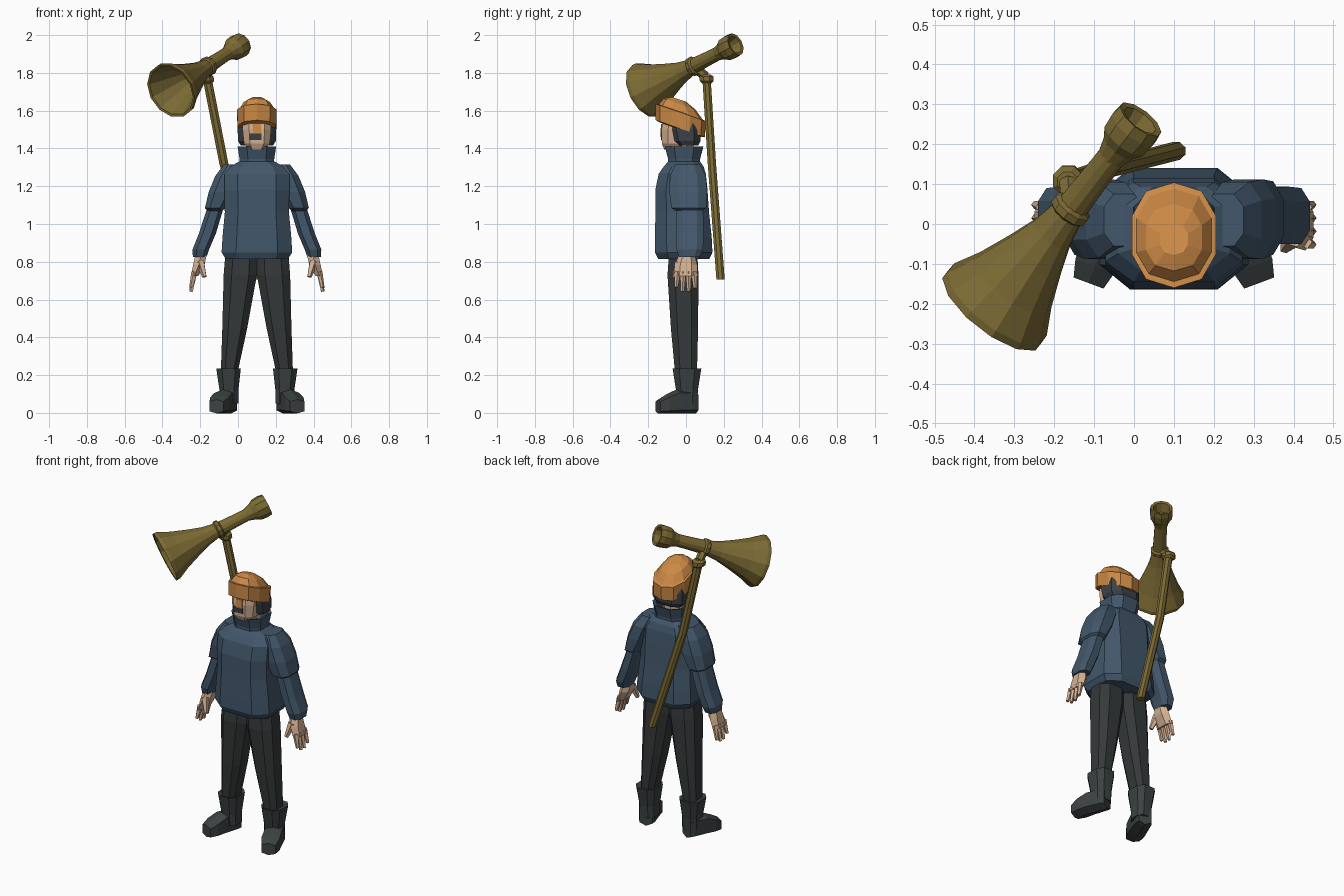
import bpy, bmesh, math
from mathutils import Vector

CX = 0.1  # body centre line
Z = Vector((0, 0, 1))
Y = Vector((0, 1, 0))


def material(name, rgb):
    m = bpy.data.materials.new(name)
    m.diffuse_color = (*rgb, 1)
    return m


ORANGE = material("orange_wool", (0.60, 0.25, 0.06))
BLUE = material("navy_padding", (0.055, 0.095, 0.145))
TROUSER = material("charcoal_cloth", (0.036, 0.041, 0.042))
BOOT = material("dark_rubber", (0.045, 0.054, 0.054))
SKIN = material("skin", (0.66, 0.44, 0.29))
HAIR = material("dark_hair", (0.045, 0.055, 0.065))
BRASS = material("aged_brass", (0.20, 0.145, 0.034))


def loft(name, rings, mat, n=8, p=1.0, axis=(0, 0, 1), side=1):
    """Closed skin through rings (x from centre line, y, z, half width, half depth)."""
    a = Vector(axis).normalized()
    u = (Z.cross(a) if abs(a.z) < 0.9 else Y.cross(a)).normalized()
    v = a.cross(u)
    k = math.cos(math.pi / n) ** p
    bm = bmesh.new()
    loops = []
    for x, y, z, hx, hy in rings:
        loop = []
        for i in range(n):
            t = 2 * math.pi * (i + 0.5) / n
            c, s = math.cos(t), math.sin(t)
            c = math.copysign(abs(c) ** p, c) / k
            s = math.copysign(abs(s) ** p, s) / k
            q = Vector((x, y, z)) + u * (c * hx) + v * (s * hy)
            loop.append(bm.verts.new((CX + side * q.x, q.y, q.z)))
        loops.append(loop)
    for l0, l1 in zip(loops, loops[1:]):
        for i in range(n):
            j = (i + 1) % n
            bm.faces.new((l0[i], l0[j], l1[j], l1[i]))
    bm.faces.new(loops[0][::-1])
    bm.faces.new(loops[-1])
    bmesh.ops.recalc_face_normals(bm, faces=bm.faces)
    me = bpy.data.meshes.new(name)
    bm.to_mesh(me)
    bm.free()
    me.materials.append(mat)
    ob = bpy.data.objects.new(name, me)
    bpy.context.collection.objects.link(ob)
    return ob


def rod(name, a, b, r0, r1, mat, n=6, side=1):
    a, b = Vector(a), Vector(b)
    return loft(name, [(*a, r0, r0), (*b, r1, r1)], mat, n, axis=b - a, side=side)


# Padded jacket: torso and open collar
loft("jacket_body", [
    (0, -.012, .815, .165, .135), (0, -.012, .85, .187, .152), (0, -.014, .93, .182, .15),
    (0, -.02, 1.06, .170, .142), (0, -.024, 1.18, .172, .138), (0, -.02, 1.265, .172, .125),
    (0, -.012, 1.305, .14, .105), (0, -.01, 1.33, .095, .085)], BLUE, 8, 0.6)
loft("collar", [
    (0, -.01, 1.30, .09, .085), (0, -.01, 1.345, .092, .085), (0, -.01, 1.41, .102, .102),
    (0, -.01, 1.405, .085, .085), (0, -.01, 1.35, .078, .075)], BLUE, 8, 0.75)

# Head, hair and small face patches
loft("neck", [(0, -.01, 1.30, .05, .05), (0, -.02, 1.44, .055, .06)], SKIN)
loft("face", [
    (0, -.06, 1.395, .045, .055), (0, -.06, 1.425, .068, .068),
    (0, -.055, 1.50, .076, .075), (0, -.04, 1.57, .076, .08)], SKIN, 8, 0.7)
loft("hair", [
    (0, .01, 1.415, .085, .055), (0, .002, 1.44, .10, .075),
    (0, -.005, 1.50, .102, .085), (0, -.015, 1.56, .09, .085)], HAIR, 8, 0.7)
loft("mouth_patch", [(-.008, -.128, 1.445, .032, .004), (-.008, -.132, 1.48, .032, .004)],
     HAIR, 4)
loft("nose_patch", [(0, -.132, 1.478, .022, .004), (0, -.128, 1.53, .022, .004)], ORANGE, 4)

# Knitted hat: folded band and faceted crown, tilted back
loft("hat", [
    (0, -.03, 1.50, .085, .11), (0, -.03, 1.505, .102, .132), (0, -.028, 1.59, .105, .134),
    (0, -.028, 1.593, .094, .118), (0, -.034, 1.635, .07, .085),
    (0, -.038, 1.66, .035, .04)], ORANGE, 10, 0.85, axis=(0, .327, .945))

for s, w in ((1, "left"), (-1, "right")):
    # Sleeves
    loft(w + "_upper_sleeve", [
        (.125, .01, 1.315, .05, .065), (.155, .01, 1.255, .065, .095),
        (.188, .012, 1.17, .067, .10), (.222, .015, 1.085, .053, .092),
        (.222, .017, 1.07, .04, .07)], BLUE, 8, 0.75, side=s)
    loft(w + "_lower_sleeve", [
        (.215, .02, 1.10, .043, .07), (.262, .022, .95, .045, .072),
        (.297, .02, .865, .044, .07), (.303, .018, .825, .036, .055)], BLUE, 8, 0.75, side=s)
    # Hands
    loft(w + "_palm", [
        (.295, .005, .84, .03, .035), (.307, 0, .785, .03, .052),
        (.33, -.002, .725, .02, .056)], SKIN, 6, side=s)
    for i in range(4):
        y = -.045 + .029 * i
        drop = (.665, .642, .642, .66)[i]
        rod(f"{w}_finger_{i + 1}", (.33, y, .745), (.348, y * 1.15, drop), .014, .008,
            SKIN, 5, s)
    rod(w + "_thumb", (.30, -.035, .80), (.277, -.062, .72), .02, .01, SKIN, 5, s)
    # Trouser leg
    loft(w + "_trouser_leg", [
        (.082, -.015, .84, .085, .075), (.088, -.016, .73, .088, .082),
        (.117, -.008, .45, .066, .072), (.147, 0, .21, .044, .058)],
        TROUSER, 8, 0.75, side=s)
    # Boot: flared shaft and turned-out foot
    loft(w + "_boot_shaft", [
        (.148, .005, .05, .05, .055), (.148, .005, .12, .05, .058),
        (.15, .005, .235, .065, .076), (.15, .005, .23, .05, .06)], BOOT, 8, 0.7, side=s)
    loft(w + "_boot_foot", [
        (.14, .052, .055, .038, .055), (.148, .03, .06, .046, .06),
        (.178, -.05, .06, .05, .06), (.198, -.105, .047, .052, .047),
        (.214, -.148, .034, .04, .034)], BOOT, 6, 0.5, axis=(.35, -.94, 0), side=s)

# Horn: bell, tube, joint ring and cup turned on one slanted axis
start = Vector((.015 - CX, .26, 1.95))
mouth = Vector((-.355 - CX, -.215, 1.705))


def turned(name, profile, n=12):
    loft(name, [(*start.lerp(mouth, t), r, r) for t, r in profile], BRASS, n,
         axis=mouth - start)


turned("horn_bell", [
    (.10, .034), (.30, .036), (.48, .04), (.6, .055), (.72, .08), (.86, .113),
    (.97, .147), (1, .148), (.995, .135), (.86, .098), (.72, .064), (.6, .04)])
turned("horn_cup", [
    (.08, .03), (0, .046), (-.005, .06), (.04, .064), (.10, .06), (.14, .045), (.2, .034)], 10)
turned("horn_joint_ring", [(.44, .036), (.455, .05), (.485, .05), (.50, .038)], 10)

# Carrying pole with cap and bracket
top, mid, low = (-.265, .108, 1.78), (-.175, .137, 1.32), (.005, .183, .705)
loft("pole", [(*low, .024, .022), (*mid, .024, .022), (*top, .024, .022)], BRASS, 8)
loft("pole_cap", [
    (-.262, .11, 1.745, .025, .025), (-.264, .11, 1.757, .037, .037),
    (-.266, .108, 1.78, .037, .037), (-.267, .106, 1.792, .025, .025)], BRASS, 8)
rod("pole_bracket", (-.265, .105, 1.78), (-.26, .045, 1.83), .022, .022, BRASS)
